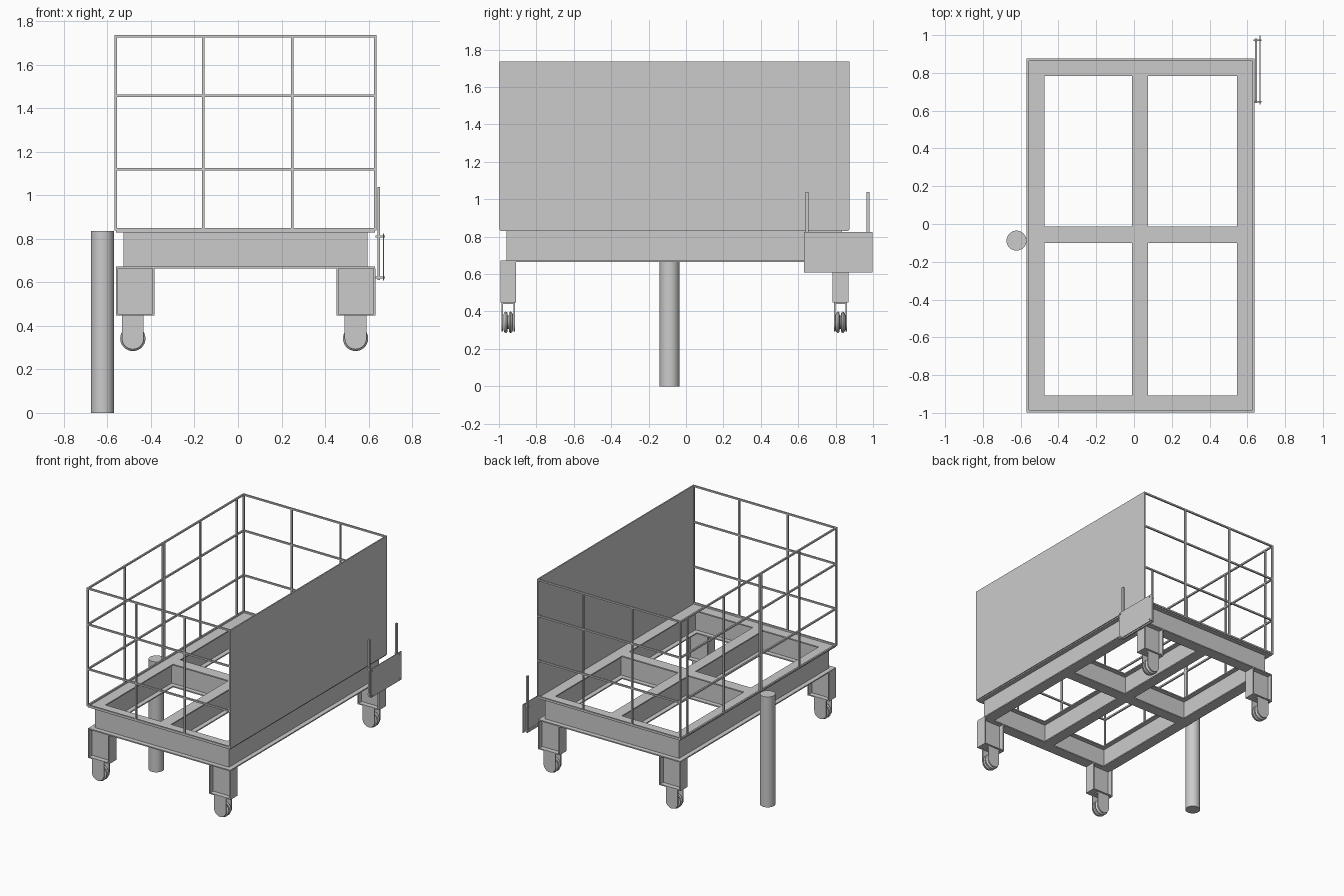
import bpy, bmesh, math
from mathutils import Matrix

if "Cube" in bpy.data.objects:
    bpy.data.objects.remove(bpy.data.objects["Cube"])

X0, X1, Y0, Y1 = -0.56, 0.63, -0.993, 0.868    # outer edge of the base frame
ZB, ZT, TOP = 0.663, 0.838, 1.735              # frame bottom, frame top, cage top
FL, FW = 0.009, 0.085                          # flange thickness and width
CX, CY = 0.032, -0.057                         # middle beams


def finish(name, bm, smooth=False):
    bmesh.ops.recalc_face_normals(bm, faces=bm.faces)
    me = bpy.data.meshes.new(name)
    bm.to_mesh(me)
    bm.free()
    ob = bpy.data.objects.new(name, me)
    bpy.context.collection.objects.link(ob)
    if smooth:
        bpy.ops.object.select_all(action='DESELECT')
        ob.select_set(True)
        bpy.context.view_layer.objects.active = ob
        bpy.ops.object.shade_smooth_by_angle(angle=math.radians(35))
    return ob


def box(bm, x0, x1, y0, y1, z0, z1):
    m = Matrix.Translation(((x0 + x1) / 2, (y0 + y1) / 2, (z0 + z1) / 2))
    bmesh.ops.create_cube(bm, size=1, matrix=m @ Matrix.Diagonal((x1 - x0, y1 - y0, z1 - z0, 1)))


def boxes(name, parts):
    bm = bmesh.new()
    for p in parts:
        box(bm, *p)
    return finish(name, bm)


def extrude_y(bm, outline, y0, y1):
    # closed x-z outline pushed along y
    f = bm.faces.new([bm.verts.new((x, y0, z)) for x, z in outline])
    r = bmesh.ops.extrude_face_region(bm, geom=[f])
    vs = [v for v in r['geom'] if isinstance(v, bmesh.types.BMVert)]
    bmesh.ops.translate(bm, verts=vs, vec=(0, y1 - y0, 0))


# Base frame: I-beams, flange grids above and below with a web between
h = FW / 2
xs = (X0 + h, CX, X1 - h)
ys = (Y0 + h, CY, Y1 - h)


def beam_grid(name, half, z0, z1):
    parts = [(x - half, x + half, ys[0] - half, ys[2] + half, z0, z1) for x in xs]
    for y in ys:
        for a, b in zip(xs, xs[1:]):
            parts.append((a + half, b - half, y - half, y + half, z0, z1))
    return boxes(name, parts)


beam_grid("frame_top_flange", h, ZT - FL, ZT)
beam_grid("frame_web", 0.008, ZB + FL, ZT - FL)
beam_grid("frame_bottom_flange", h, ZB, ZB + FL)

# Legs (upright H sections with a foot plate) and casters
for side, lx in (("left", -0.472), ("right", 0.542)):
    for end, ly in (("front", ys[0]), ("back", ys[2])):
        tag = f"{end}_{side}"
        w, zb = 0.089, 0.447
        boxes(f"leg_{tag}", [
            (lx - w, lx - w + 0.009, ly - h, ly + h, zb, ZB),
            (lx + w - 0.009, lx + w, ly - h, ly + h, zb, ZB),
            (lx - w + 0.009, lx + w - 0.009, ly - 0.006, ly + 0.006, zb + 0.008, ZB),
            (lx - w + 0.009, lx + w - 0.009, ly - h, ly + h, zb, zb + 0.008)])
        # fork cheeks with rounded lower ends
        wx, wz, r = lx - 0.011 if side == "left" else lx - 0.002, 0.342, 0.05
        arc = [(wx + r * math.cos(a), wz + r * math.sin(a))
               for a in (-math.pi * i / 16 for i in range(17))]
        bm = bmesh.new()
        for s in (-1, 1):
            extrude_y(bm, [(wx - r, zb), (wx + r, zb)] + arc, ly + s * 0.027, ly + s * 0.035)
        box(bm, wx - r, wx + r, ly - 0.027, ly + 0.027, zb - 0.008, zb)
        finish(f"caster_fork_{tag}", bm, True)
        # twin wheel turned from a grooved profile
        prof = [(0, -.026), (.040, -.026), (.052, -.021), (.058, -.013), (.052, -.005), (.036, -.003),
                (.036, .003), (.052, .005), (.058, .013), (.052, .021), (.040, .026), (0, .026)]
        bm = bmesh.new()
        vs = [bm.verts.new((wx + a, ly + b, wz)) for a, b in prof]
        es = [bm.edges.new(p) for p in zip(vs, vs[1:])]
        bmesh.ops.spin(bm, geom=vs + es, cent=(wx, ly, wz), axis=(0, 1, 0),
                       angle=2 * math.pi, steps=28)
        bmesh.ops.remove_doubles(bm, verts=bm.verts, dist=1e-5)
        finish(f"caster_wheel_{tag}", bm, True)

# Cage: bars on the front, back and left sides
t = 0.012
cx0, cx1, cy0, cy1 = -0.568, 0.637, -0.998, 0.875
levels = (ZT + t / 2, 1.119, 1.457, TOP - t / 2)
for name, y in (("cage_front", cy0), ("cage_back", cy1 - t)):
    parts = [(cx0, cx1, y, y + t, z - t / 2, z + t / 2) for z in levels]
    parts += [(x - t / 2, x + t / 2, y, y + t, ZT, TOP)
              for x in (cx0 + t / 2, -0.159, 0.25, cx1 - t / 2)]
    boxes(name, parts)
parts = [(cx0, cx0 + t, cy0 + t, cy1 - t, z - t / 2, z + t / 2) for z in levels]
parts += [(cx0, cx0 + t, y - hw, y + hw, ZT, TOP)
          for y, hw in ((-0.55, t / 2), (-0.09, 0.014), (0.35, t / 2), (0.79, t / 2))]
boxes("cage_left", parts)

# Solid side panel
boxes("side_panel", [(cx1 - 0.01, cx1, cy0 + t, cy1 - t, ZT, TOP)])

# Round post beside the frame
bm = bmesh.new()
bmesh.ops.create_cone(bm, cap_ends=True, segments=32, radius1=0.053, radius2=0.053, depth=0.836,
                      matrix=Matrix.Translation((-0.622, -0.088, 0.418)))
finish("round_post", bm, True)

# Bracket on the right: uprights, lower bar, plate and its pins
boxes("bracket_bars", [(0.640, 0.652, 0.640, 0.655, 0.61, 1.038),
                       (0.640, 0.652, 0.966, 0.981, 0.61, 1.038),
                       (0.640, 0.652, 0.655, 0.966, 0.61, 0.624)])
boxes("bracket_plate", [(0.665, 0.670, 0.632, 0.998, 0.609, 0.824)])
boxes("bracket_pins", [(0.632, 0.675, y - 0.004, y + 0.004, z - 0.004, z + 0.004)
                       for y in (0.648, 0.974) for z in (0.622, 0.81)])
